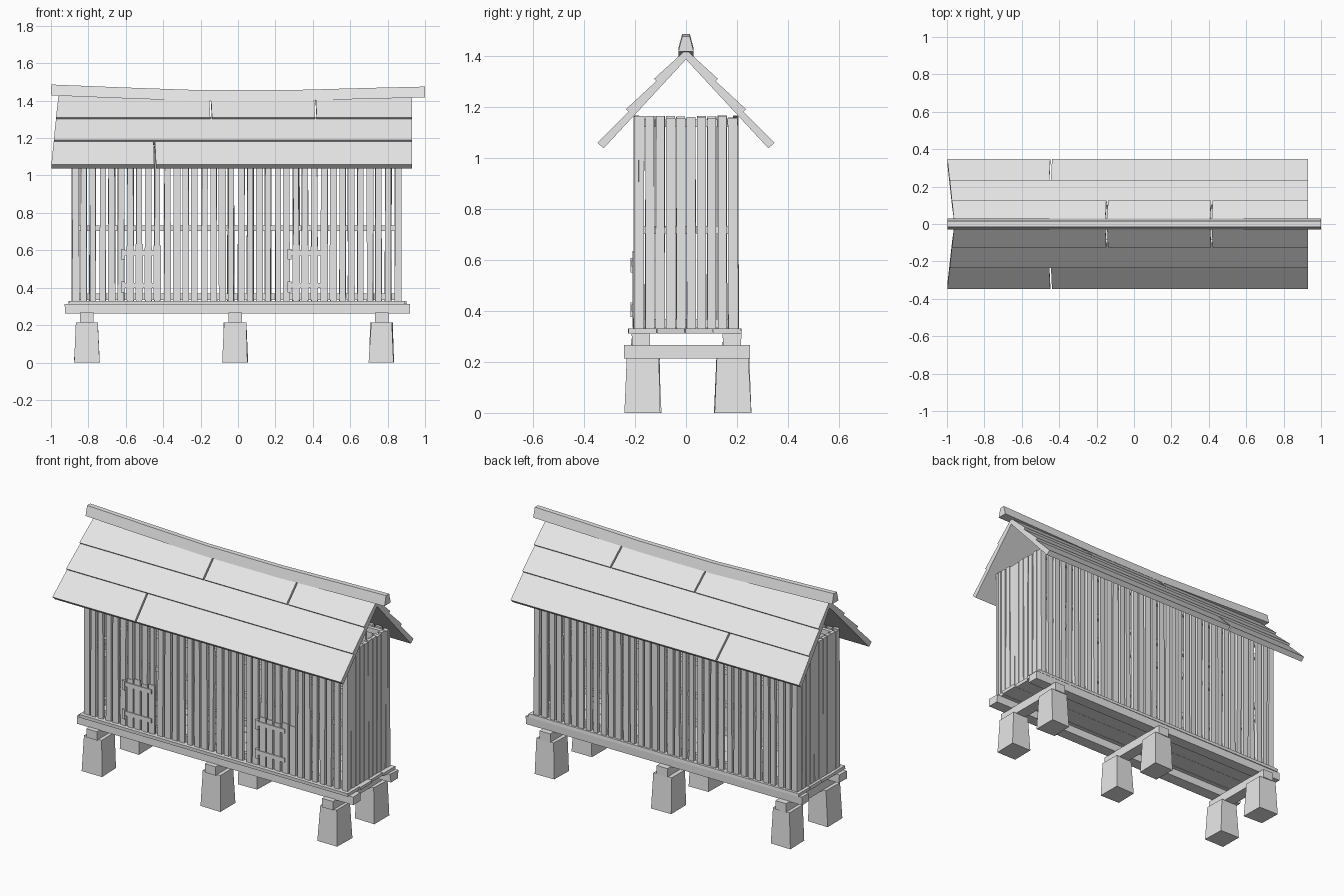
import bpy, bmesh, math, random
from mathutils import Vector

random.seed(4)
cube = bpy.data.objects.get("Cube")
if cube:
    bpy.data.objects.remove(cube, do_unlink=True)

grey = bpy.data.materials.new("weathered_grey")
grey.use_nodes = True
grey.diffuse_color = (0.8, 0.8, 0.8, 1)
grey.node_tree.nodes["Principled BSDF"].inputs["Base Color"].default_value = (0.8, 0.8, 0.8, 1)


def finish(bm, name):
    bmesh.ops.recalc_face_normals(bm, faces=bm.faces)
    mesh = bpy.data.meshes.new(name)
    bm.to_mesh(mesh)
    bm.free()
    mesh.materials.append(grey)
    obj = bpy.data.objects.new(name, mesh)
    bpy.context.collection.objects.link(obj)
    return obj


def block(bm, x, y, z, taper=1.0, wobble=0.0):
    """Box from three (low, high) ranges, narrowed at the top and roughened."""
    verts = bmesh.ops.create_cube(bm, size=1)["verts"]
    for v in verts:
        k = taper if v.co.z > 0 else 1
        p = [sum(r) / 2 + c * (r[1] - r[0]) * s
             for r, c, s in zip((x, y, z), v.co, (k, k, 1))]
        v.co = Vector(p) + Vector((random.uniform(-wobble, wobble),
                                   random.uniform(-wobble, wobble), 0))


def loft(bm, sections):
    """Bridge matching cross-sections and cap both ends."""
    rings = [[bm.verts.new(p) for p in s] for s in sections]
    n = len(rings[0])
    for a, b in zip(rings, rings[1:]):
        for i in range(n):
            j = (i + 1) % n
            bm.faces.new((a[i], a[j], b[j], b[i]))
    bm.faces.new(rings[0])
    bm.faces.new(rings[-1])


# Foundation stones and the cross beams resting on them
stones, cross = bmesh.new(), bmesh.new()
for x in (-0.808, -0.015, 0.768):
    for y in (-0.168, 0.183):
        block(stones, (x - 0.066, x + 0.066), (y - 0.07, y + 0.07), (0, 0.215), 0.88, 0.004)
    block(cross, (x - 0.036, x + 0.036), (-0.243, 0.25), (0.213, 0.266))
finish(stones, "foundation_stones")
finish(cross, "cross_beams")

# Long bearers and lengthwise floor boards
bearers, floor = bmesh.new(), bmesh.new()
for y in (-0.178, 0.18):
    block(bearers, (-0.925, 0.918), (y - 0.035, y + 0.035), (0.263, 0.312), 1, 0.003)
for i in range(4):
    y = -0.225 + i * 0.111
    block(floor, (-0.905, 0.89 + 0.01 * (i % 2)), (y, y + 0.109), (0.311, 0.33), 1, 0.002)
finish(bearers, "long_bearers")
finish(floor, "floor_boards")

# Inner rails on all four walls
rails = bmesh.new()
for low, high in ((0.333, 0.368), (0.702, 0.732), (1.12, 1.15)):
    for s in (-1, 1):
        block(rails, (-0.865, 0.85), sorted((s * 0.165, s * 0.187)), (low, high))
        x = 0.845 if s > 0 else -0.86
        block(rails, (x - 0.01, x + 0.01), (-0.18, 0.18), (low, high))
finish(rails, "wall_rails")

# Upright slats, front and back lined up, closer together at the ends
COUNT = 36
STEP = 1.725 / (COUNT - 1)
slat_x = [-0.872 + i * STEP + random.uniform(-0.004, 0.004) for i in range(COUNT)]
for name, y in (("front_slats", -0.195), ("back_slats", 0.195)):
    bm = bmesh.new()
    for x in slat_x:
        w = random.uniform(0.015, 0.019)
        block(bm, (x - w, x + w), (y - 0.01, y + 0.01),
              (0.328, random.uniform(1.15, 1.166)), 0.96, 0.002)
    finish(bm, name)
for name, x in (("left_end_slats", 0.862), ("right_end_slats", -0.878)):
    bm = bmesh.new()
    for i in range(10):
        y = -0.182 + i * 0.0405
        block(bm, (x - 0.01, x + 0.01), (y - 0.018, y + 0.018),
              (0.328, random.uniform(1.155, 1.166)), 0.98, 0.0015)
    finish(bm, name)

# Two small doors: short slats, two straps each and hinge hooks
for name, x0 in (("right_door", -0.61), ("left_door", 0.28)):
    bm = bmesh.new()
    for x in (x for x in slat_x if x0 < x < x0 + 0.23):
        block(bm, (x - 0.02, x + 0.02), (-0.209, -0.2), (0.335, random.uniform(0.615, 0.635)))
    for z in (0.585, 0.41):
        block(bm, (x0 - 0.005, x0 + 0.18), (-0.214, -0.207), (z - 0.012, z + 0.014))
        block(bm, (x0 - 0.015, x0 + 0.005), (-0.217, -0.2), (z - 0.035, z + 0.022))
    finish(bm, name)

# Roof: three overlapping board courses on each slope, split by narrow seams
APEX, SLOPE = 1.43, 1.08
NORMAL = Vector((0, SLOPE, 1)).normalized()


def slope_point(x, y, lift, side):
    p = Vector((x, y, APEX - SLOPE * y)) + NORMAL * lift
    return Vector((p.x, p.y * side, p.z))


courses = (("top", 0.0, 0.118, (-0.15, 0.41)),
           ("middle", 0.105, 0.228, ()),
           ("bottom", 0.215, 0.345, (-0.45,)))
for side, label in ((-1, "front"), (1, "back")):
    for name, y0, y1, seams in courses:
        bm = bmesh.new()
        edges = [None, *seams, None]
        for a, b in zip(edges, edges[1:]):
            ends = []
            for y in (y0, y1):
                xa = -0.96 - 0.11 * y if a is None else a + 0.005 + 0.05 * (y - y0)
                xb = 0.93 if b is None else b - 0.004 + 0.05 * (y - y0)
                ends.append((xa, xb))
            low_lift = 0.002 if name == "bottom" else 0.01
            sections = []
            for k in (0, 1):
                sections.append([slope_point(ends[0][k], y0, -0.004, side),
                                 slope_point(ends[1][k], y1, low_lift, side),
                                 slope_point(ends[1][k], y1, -0.03, side),
                                 slope_point(ends[0][k], y0, -0.03, side)])
                if y0 == 0:  # mitre the boards at the ridge
                    for v in (sections[-1][0], sections[-1][3]):
                        v.z += abs(v.y) * -SLOPE
                        v.y = 0
            loft(bm, sections)
        finish(bm, f"{label}_roof_{name}_course")

# Sagging ridge cap with a tapered section
ridge = bmesh.new()
sections = []
for x, top in ((-0.998, 1.486), (-0.6, 1.47), (-0.2, 1.456), (0.3, 1.457), (0.7, 1.468), (1.0, 1.475)):
    sections.append([(x, -0.03, top - 0.058), (x, 0.03, top - 0.058),
                     (x, 0.015, top), (x, -0.015, top)])
loft(ridge, sections)
finish(ridge, "ridge_cap")
